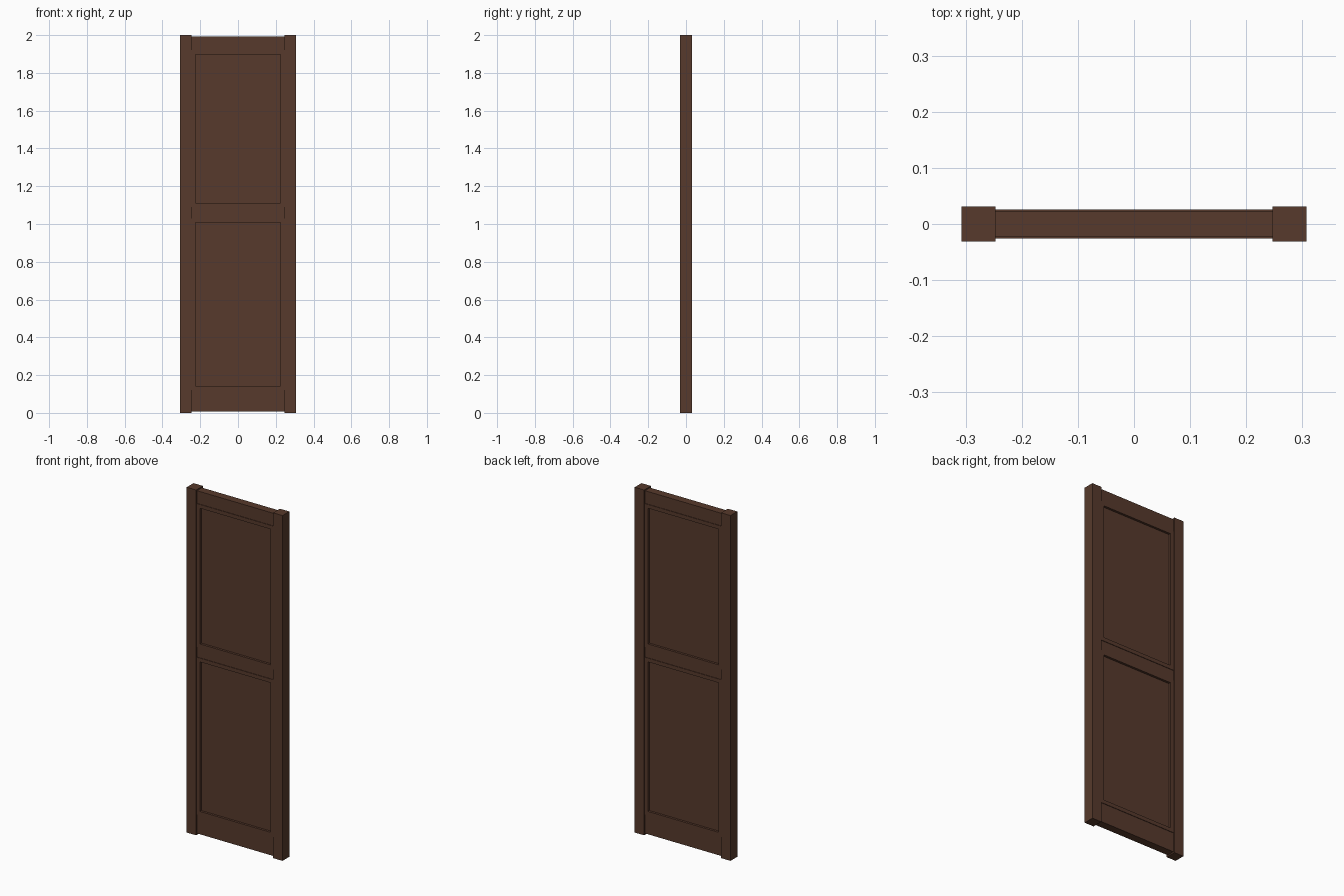
import bpy
import bmesh

cube = bpy.data.objects.get("Cube")
if cube:
    bpy.data.objects.remove(cube, do_unlink=True)

brown = bpy.data.materials.new("dark_brown_wood")
brown.use_nodes = True
colour = (0.095, 0.042, 0.025, 1.0)
brown.diffuse_color = colour
brown.node_tree.nodes["Principled BSDF"].inputs["Base Color"].default_value = colour

STILE_IN, STILE_OUT = 0.247, 0.307
STILE_Y, RAIL_Y, MOULD_Y, PANEL_Y = 0.031, 0.023, 0.026, 0.013
MOULD_W = 0.022


def box(name, x0, x1, half_y, z0, z1):
    """Box centred on y = 0, given by its x and z limits."""
    bm = bmesh.new()
    bmesh.ops.create_cube(bm, size=1)
    for v in bm.verts:
        v.co = (x1 if v.co.x > 0 else x0,
                half_y if v.co.y > 0 else -half_y,
                z1 if v.co.z > 0 else z0)
    mesh = bpy.data.meshes.new(name)
    bm.to_mesh(mesh)
    bm.free()
    mesh.materials.append(brown)
    obj = bpy.data.objects.new(name, mesh)
    bpy.context.collection.objects.link(obj)
    return obj


# Upright stiles on both sides
box("left_stile", STILE_IN, STILE_OUT, STILE_Y, 0, 2)
box("right_stile", -STILE_OUT, -STILE_IN, STILE_Y, 0, 2)

# Cross rails
rails = {"bottom": (0.008, 0.12), "middle": (1.03, 1.09), "top": (1.92, 1.993)}
for name, (z0, z1) in rails.items():
    box(name + "_rail", -STILE_IN, STILE_IN, RAIL_Y, z0, z1)

# Recessed panels, each framed by a moulding
openings = {"lower": (rails["bottom"][1], rails["middle"][0]),
            "upper": (rails["middle"][1], rails["top"][0])}
inner = STILE_IN - MOULD_W
for name, (z0, z1) in openings.items():
    box(name + "_panel", -inner, inner, PANEL_Y, z0 + MOULD_W, z1 - MOULD_W)
    box(name + "_moulding_left", inner, STILE_IN, MOULD_Y, z0, z1)
    box(name + "_moulding_right", -STILE_IN, -inner, MOULD_Y, z0, z1)
    box(name + "_moulding_bottom", -inner, inner, MOULD_Y, z0, z0 + MOULD_W)
    box(name + "_moulding_top", -inner, inner, MOULD_Y, z1 - MOULD_W, z1)
